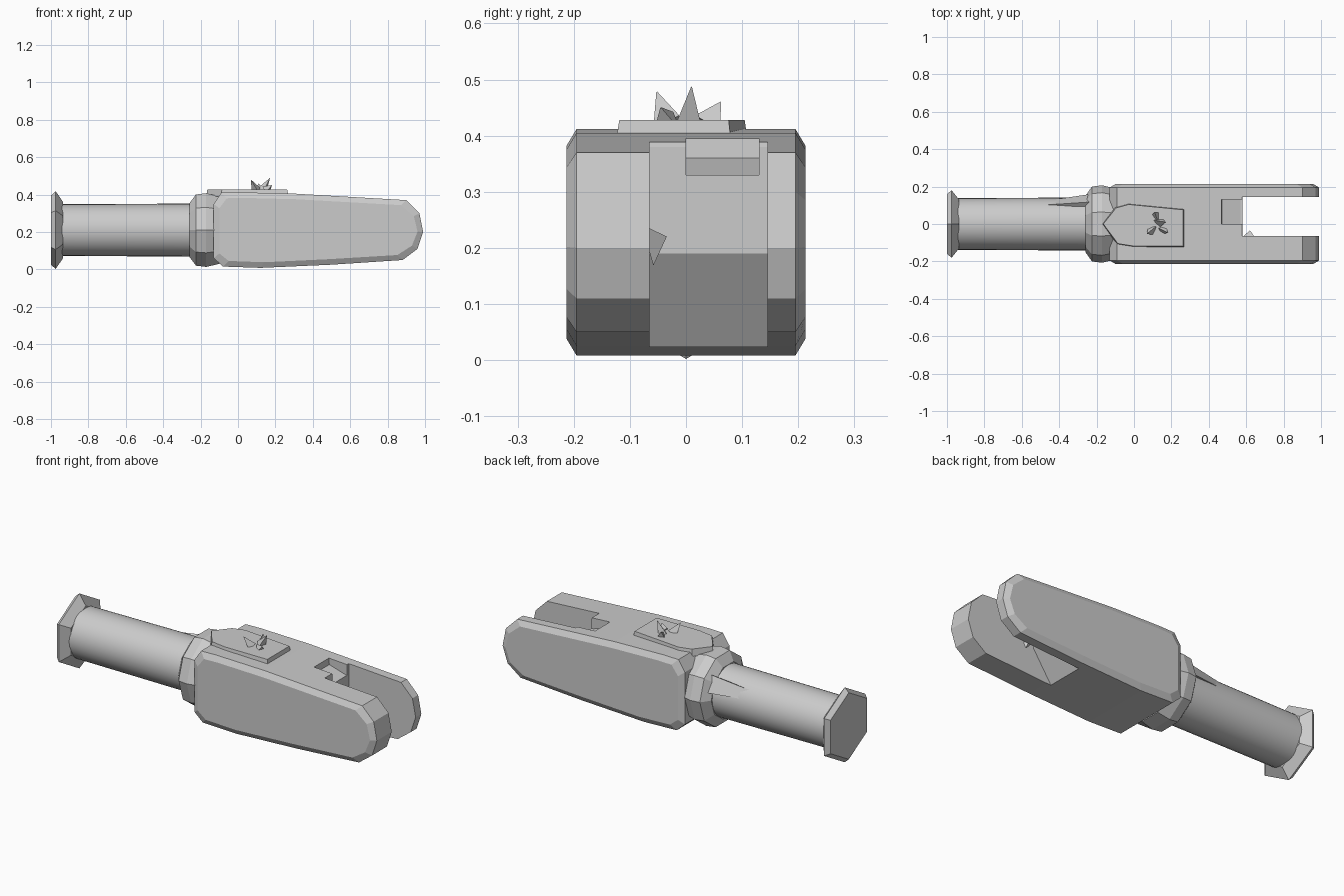
import bpy, bmesh, math
from mathutils import Vector

cube = bpy.data.objects.get("Cube")
if cube:
    bpy.data.objects.remove(cube, do_unlink=True)

grey = bpy.data.materials.new("plain grey")
grey.use_nodes = True
COLOUR = (0.6, 0.6, 0.6, 1)
grey.diffuse_color = COLOUR
grey.node_tree.nodes["Principled BSDF"].inputs["Base Color"].default_value = COLOUR
MID = 0.21


def loft(name, rings, smooth=None):
    """Skin a list of equal rings and cap both ends."""
    bm = bmesh.new()
    loops = [[bm.verts.new(p) for p in ring] for ring in rings]
    n = len(loops[0])
    for a, b in zip(loops, loops[1:]):
        for i in range(n):
            j = (i + 1) % n
            bm.faces.new((a[i], a[j], b[j], b[i]))
    bm.faces.new(loops[0])
    bm.faces.new(loops[-1])
    bmesh.ops.recalc_face_normals(bm, faces=bm.faces)
    mesh = bpy.data.meshes.new(name)
    bm.to_mesh(mesh)
    bm.free()
    mesh.materials.append(grey)
    obj = bpy.data.objects.new(name, mesh)
    bpy.context.collection.objects.link(obj)
    bpy.context.view_layer.objects.active = obj
    if smooth:
        bpy.ops.object.select_all(action="DESELECT")
        obj.select_set(True)
        bpy.ops.object.shade_smooth_by_angle(angle=math.radians(smooth))
    return obj


def turned(name, sections, sides, phase=0, smooth=None):
    """Rings about the long axis, from (x, radius) pairs."""
    angles = [phase + math.tau * i / sides for i in range(sides)]
    return loft(name, [[(x, r * math.sin(a), MID + r * math.cos(a)) for a in angles]
                       for x, r in sections], smooth)


def slab(name, profile, layers):
    """Side profile stacked through (y, inset) layers."""
    c = Vector((0.42, MID))
    rings = []
    for y, inset in layers:
        ring = []
        for p in profile:
            d = Vector(p) - c
            ring.append((p[0] - math.copysign(inset, d.x) * min(1, abs(d.x) / 0.5), y,
                         p[1] - math.copysign(inset, d.y) * min(1, abs(d.y) / 0.18)))
        rings.append(ring)
    return loft(name, rings)


def cut(target, cutter):
    cutter.hide_render = True
    mod = target.modifiers.new("cut", "BOOLEAN")
    mod.operation = "DIFFERENCE"
    mod.solver = "EXACT"
    mod.object = cutter
    bpy.context.view_layer.objects.active = target
    bpy.ops.object.modifier_apply(modifier=mod.name)
    bpy.data.objects.remove(cutter, do_unlink=True)


# Forked body with rounded nose and softened cheeks
side = [(-0.13, 0.06), (-0.08, 0.015), (0.12, 0.008), (0.5, 0.025), (0.88, 0.05),
        (0.96, 0.11), (0.99, 0.2), (0.97, 0.3), (0.9, 0.37), (0.3, 0.405),
        (0, 0.412), (-0.09, 0.41), (-0.13, 0.35)]
body = slab("forked_body", side, [(-0.213, 0.03), (-0.195, 0), (0.195, 0), (0.213, 0.03)])

# Slot between the prongs, sloping away underneath
slot = [(0.56, 0.5), (0.58, 0.38), (0.58, 0.19), (0.42, -0.05), (1.1, -0.05), (1.1, 0.5)]
cut(body, slab("slot_cutter", slot, [(-0.065, 0), (0.145, 0)]))
notch = [(0.46, 0.5), (0.47, 0.36), (0.57, 0.33), (0.65, 0.33), (0.65, 0.5)]
cut(body, slab("notch_cutter", notch, [(0, 0), (0.13, 0)]))

# Rod, collar and end flange
turned("rod", [(-0.96, 0.138), (-0.2, 0.142)], 32, smooth=40)
turned("collar", [(-0.26, 0.15), (-0.225, 0.2), (-0.17, 0.207), (-0.1, 0.19)],
       10, math.pi / 10)
turned("end_flange", [(-1, 0.185), (-0.975, 0.208), (-0.935, 0.15)], 6)

# Thin fin running up the rod into the collar
loft("rod_fin", [[(-0.5, 0.1, 0.3), (-0.5, 0.12, 0.26), (-0.5, 0.06, 0.28)],
                 [(-0.2, 0.12, 0.34), (-0.2, 0.165, 0.25), (-0.2, 0.06, 0.28)]])

# Raised top plate, pointed towards the rod
plan = [(-0.17, 0), (-0.09, -0.11), (0, -0.125), (0.27, -0.125),
        (0.27, 0.08), (-0.03, 0.11), (-0.1, 0.09)]
loft("top_plate", [[(x, y, 0.39) for x, y in plan],
                   [(0.03 + (x - 0.03) * 0.97, y * 0.95, 0.428) for x, y in plan]])


def spike(name, base, tip, width):
    """Three-sided thorn from base to tip."""
    base, tip = Vector(base), Vector(tip)
    axis = (tip - base).normalized()
    u = axis.orthogonal().normalized()
    v = axis.cross(u)
    rings = []
    for centre, r in ((base, width), (tip, 0.001)):
        rings.append([centre + r * (u * math.cos(a) + v * math.sin(a))
                      for a in (0, math.tau / 3, 2 * math.tau / 3)])
    loft(name, rings)


# Burr of thorns on the plate, and one inside the slot
for i, (base, tip) in enumerate([((0.1, -0.03, 0.42), (0.07, -0.052, 0.478)),
                                 ((0.13, 0.01, 0.42), (0.17, 0.01, 0.487)),
                                 ((0.12, 0.04, 0.42), (0.11, 0.062, 0.46)),
                                 ((0.15, -0.03, 0.42), (0.18, -0.045, 0.45))]):
    spike(f"top_thorn_{i + 1}", base, tip, 0.03)
spike("slot_thorn", (0.62, -0.07, 0.21), (0.62, -0.035, 0.22), 0.045)
